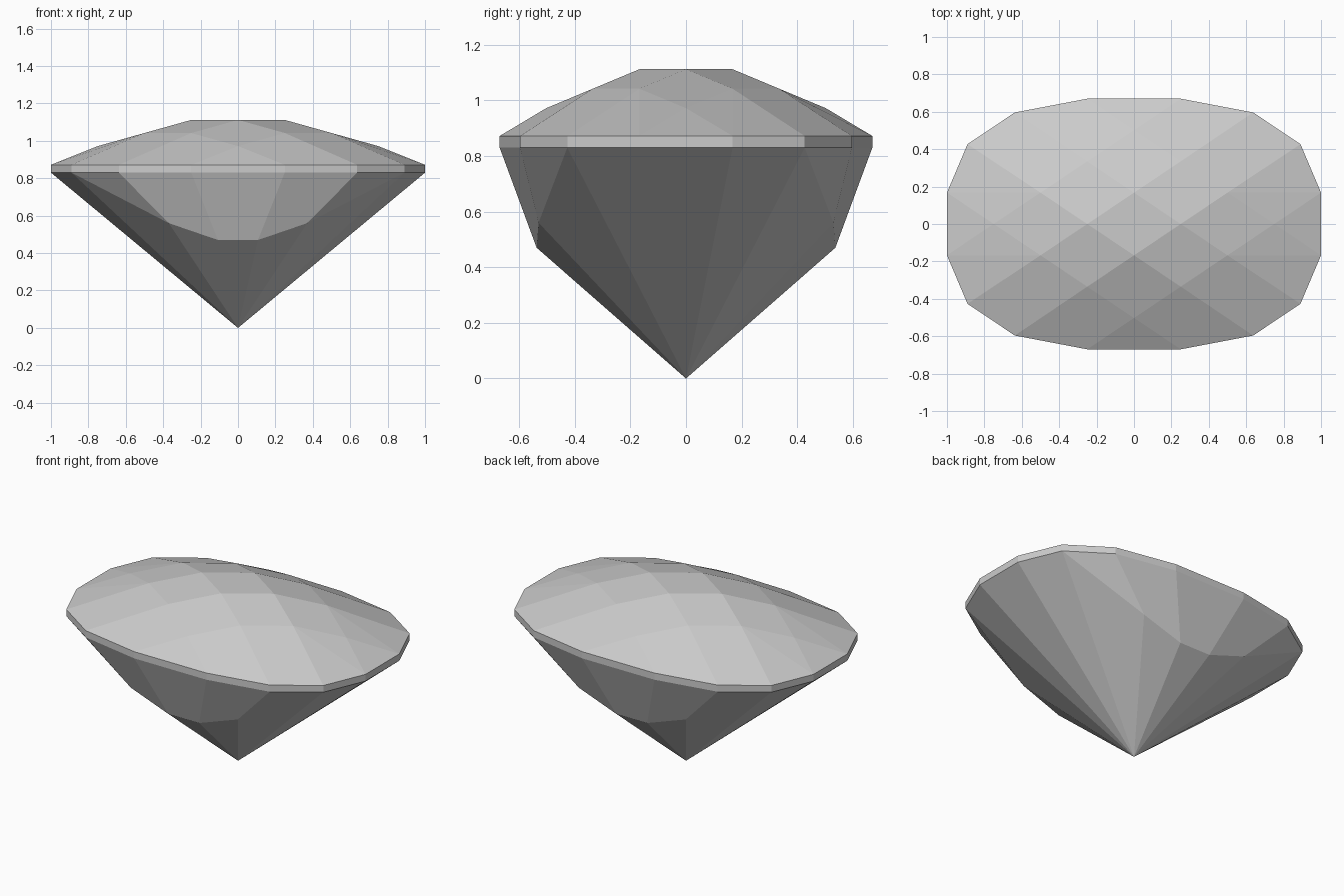
import bpy
import bmesh
from math import radians

# Remove the default cube
cube = bpy.data.objects.get("Cube")
if cube:
    bpy.data.objects.remove(cube)

DEPTH = 0.67                      # width-to-depth ratio of the cushion outline
GIRDLE_LOW, GIRDLE_TOP, TABLE = 0.83, 0.872, 1.112


def mirrored(x, y, z):
    """The point repeated in all four quadrants (without duplicates)."""
    return {(sx * x, sy * y, z) for sx in (1, -1) for sy in (1, -1)}


points = {(0, 0, 0)}              # culet

# Girdle: a sixteen-sided cushion outline with a thin upright band
for x, y in ((1, 0.25), (0.89, 0.637), (0.637, 0.89), (0.25, 1)):
    for z in (GIRDLE_LOW, GIRDLE_TOP):
        points |= mirrored(x, y * DEPTH, z)

# Crown: checkerboard facets, a diagonal grid stepping down from the middle
STEP = 0.25
DROP = {1: 0, 3: 0.07}
for u in DROP:
    for v in DROP:
        z = TABLE - DROP[u] - DROP[v]
        for a, b in ((u + v, u - v), (u - v, u + v)):
            points |= mirrored(a * STEP / 2, b * STEP / 2 * DEPTH, z)

# Pavilion: bulging front and back facets
points |= mirrored(0.37, 0.53, 0.56)
points |= mirrored(0.107, 0.537, 0.47)

# Wrap the corner points in flat facets
bm = bmesh.new()
for p in sorted(points):
    bm.verts.new(p)
bmesh.ops.remove_doubles(bm, verts=bm.verts, dist=0.002)
bmesh.ops.convex_hull(bm, input=bm.verts)
bmesh.ops.dissolve_limit(bm, angle_limit=radians(2), verts=bm.verts, edges=bm.edges)
bmesh.ops.recalc_face_normals(bm, faces=bm.faces)
mesh = bpy.data.meshes.new("cut_gem")
bm.to_mesh(mesh)
bm.free()
gem = bpy.data.objects.new("cut_gem", mesh)
bpy.context.collection.objects.link(gem)

# Plain pale grey
grey = bpy.data.materials.new("pale_grey")
grey.use_nodes = True
colour = (0.6, 0.6, 0.6, 1)
grey.diffuse_color = colour
grey.node_tree.nodes["Principled BSDF"].inputs["Base Color"].default_value = colour
mesh.materials.append(grey)
